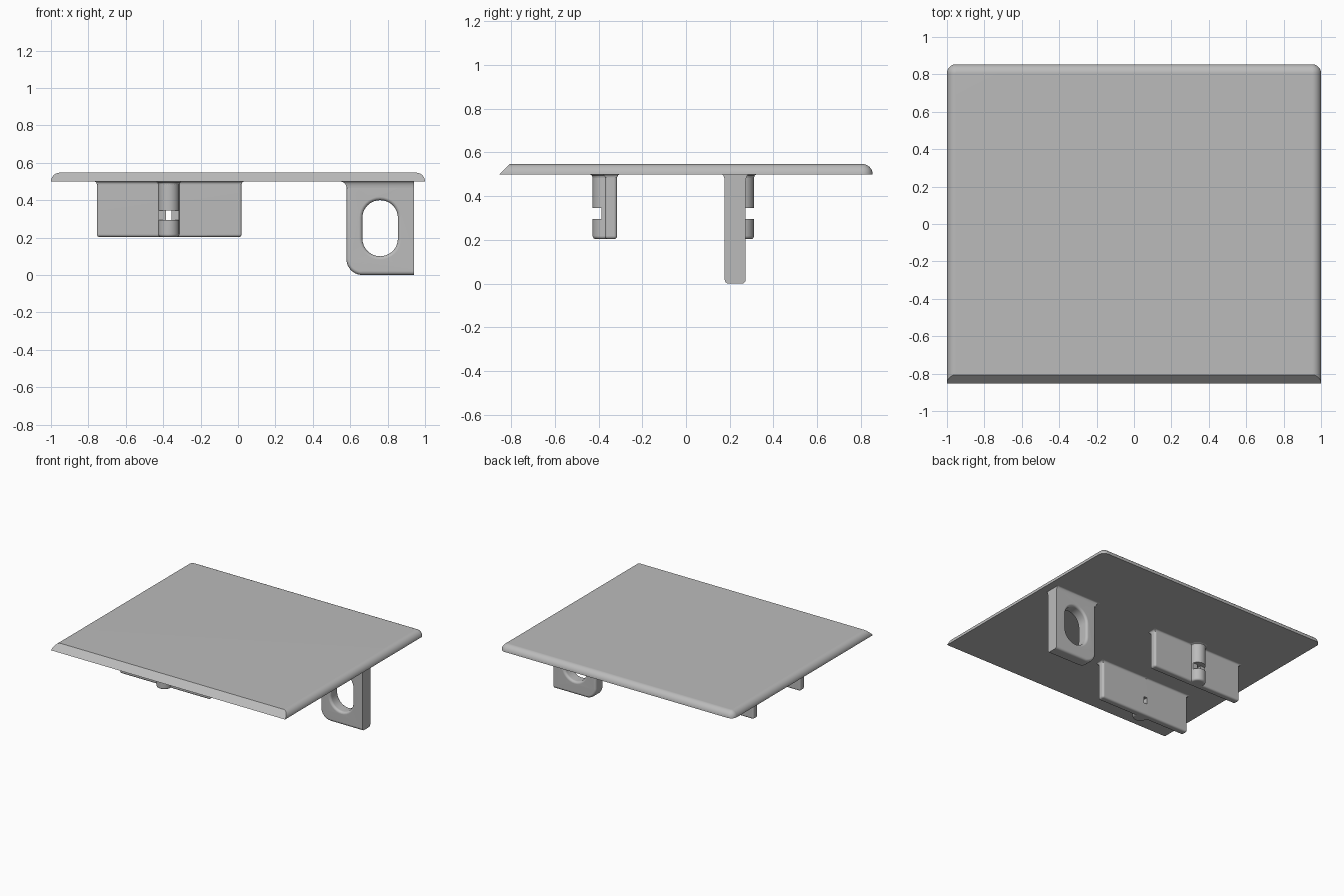
import bpy, bmesh
from math import sin, cos, pi, radians
from mathutils import Vector

old = bpy.data.objects.get("Cube")
if old:
    bpy.data.objects.remove(old, do_unlink=True)

grey = bpy.data.materials.new("plain grey")
grey.use_nodes = True
COLOUR = (0.5, 0.5, 0.5, 1)
grey.diffuse_color = COLOUR
grey.node_tree.nodes["Principled BSDF"].inputs["Base Color"].default_value = COLOUR

TOP, UNDER = 0.547, 0.499
EDGE = TOP - UNDER
HALF_Y = 0.854


def add_object(name, bm):
    bmesh.ops.remove_doubles(bm, verts=bm.verts, dist=0.0001)
    bmesh.ops.recalc_face_normals(bm, faces=bm.faces)
    mesh = bpy.data.meshes.new(name)
    bm.to_mesh(mesh)
    bm.free()
    mesh.materials.append(grey)
    ob = bpy.data.objects.new(name, mesh)
    bpy.context.collection.objects.link(ob)
    return ob


def activate(ob):
    bpy.ops.object.select_all(action='DESELECT')
    ob.select_set(True)
    bpy.context.view_layer.objects.active = ob


def finish(ob):
    """Apply modifiers and smooth the rounded edges."""
    activate(ob)
    bpy.ops.object.convert(target='MESH')
    bpy.ops.object.shade_smooth_by_angle(angle=radians(35))
    weighted = ob.modifiers.new("even shading", 'WEIGHTED_NORMAL')
    weighted.keep_sharp = True


def loft(bm, rings):
    """Skin a stack of equal closed rings and cap both ends."""
    loops = [[bm.verts.new(p) for p in ring] for ring in rings]
    n = len(loops[0])
    for a, b in zip(loops, loops[1:]):
        for i in range(n):
            j = (i + 1) % n
            bm.faces.new((a[i], a[j], b[j], b[i]))
    bm.faces.new(loops[0][::-1])
    bm.faces.new(loops[-1])


def box(bm, low, high):
    (x0, y0, z0), (x1, y1, z1) = low, high
    loft(bm, [[(x0, y0, z), (x1, y0, z), (x1, y1, z), (x0, y1, z)] for z in (z0, z1)])


def boolean(ob, other, operation):
    mod = ob.modifiers.new(operation.lower(), 'BOOLEAN')
    mod.operation = operation
    mod.object = other
    mod.solver = 'EXACT'
    activate(ob)
    bpy.ops.object.modifier_apply(modifier=mod.name)
    bpy.data.objects.remove(other, do_unlink=True)


def flare(name, centre, half, reach, height, right_reach=None):
    """Concave fillet where a part meets the underside of the cover."""
    rx = reach[0] if right_reach is None else right_reach
    rings = []
    for i in range(7):
        a = i / 6 * pi / 2
        k, z = 1 - cos(a), UNDER - height + height * sin(a)
        x0, x1 = centre[0] - half[0] - reach[0] * k, centre[0] + half[0] + rx * k
        dy = half[1] + reach[1] * k
        rings.append([(x0, centre[1] - dy, z), (x1, centre[1] - dy, z),
                      (x1, centre[1] + dy, z), (x0, centre[1] + dy, z)])
    bm = bmesh.new()
    loft(bm, rings)
    finish(add_object(name, bm))


# Cover: rounded on both sides and the back, straight bevel at the front
def cover_ring(a):
    inset, rise = EDGE * (1 - cos(a)), EDGE * sin(a)
    x, z, radius = 1 - inset, UNDER + rise, EDGE - inset
    ring = [(-x, -HALF_Y + rise, z), (x, -HALF_Y + rise, z)]
    for side, start in ((1, 0), (-1, pi / 2)):
        for i in range(9):
            t = start + i / 8 * pi / 2
            ring.append((side * (1 - EDGE) + radius * cos(t),
                         HALF_Y - EDGE + radius * sin(t), z))
    return ring


bm = bmesh.new()
loft(bm, [cover_ring(i / 8 * pi / 2) for i in range(9)])
finish(add_object("cover", bm))

# Clip ribs: rounded wall with an upright post, notched and slotted
RIB_X0, RIB_X1, POST_X, POST_R, RIB_BOTTOM = -0.755, 0.02, -0.37, 0.056, 0.203


def rounded(name, bm):
    ob = add_object(name, bm)
    bev = ob.modifiers.new("round", 'BEVEL')
    bev.width, bev.segments, bev.limit_method = 0.015, 4, 'ANGLE'
    bev.angle_limit = radians(40)
    activate(ob)
    bpy.ops.object.modifier_apply(modifier=bev.name)
    return ob


def clip_rib(name, face_y, out):
    back_y = face_y - out * POST_R
    y0, y1 = sorted((face_y, back_y))
    bm = bmesh.new()
    box(bm, (RIB_X0, y0, RIB_BOTTOM), (RIB_X1, y1, TOP - 0.02))
    rib = rounded(name, bm)

    bm = bmesh.new()
    loft(bm, [[(POST_X + POST_R * cos(i * pi / 20), face_y + POST_R * sin(i * pi / 20), z)
               for i in range(40)] for z in (RIB_BOTTOM, TOP - 0.02)])
    boolean(rib, rounded("post", bm), 'UNION')

    # notch across the post, then a slot right through
    for half_x, start, end in ((0.07, 0.015, 0.1), (0.015, -0.1, 0.1)):
        a, b = sorted((face_y + out * start, face_y + out * end))
        bm = bmesh.new()
        box(bm, (POST_X - half_x, a, 0.295), (POST_X + half_x, b, 0.345))
        boolean(rib, add_object("cutter", bm), 'DIFFERENCE')
    finish(rib)
    flare(name + "_fillet", ((RIB_X0 + RIB_X1) / 2, (y0 + y1) / 2),
          ((RIB_X1 - RIB_X0) / 2, POST_R / 2), (0.012, 0.012), 0.014)
    bm = bmesh.new()
    loft(bm, [[(POST_X + r * cos(i * pi / 16), face_y + r * sin(i * pi / 16), z)
               for i in range(32)]
              for r, z in ((POST_R, UNDER - 0.014), (POST_R + 0.004, UNDER - 0.004),
                           (POST_R + 0.012, UNDER))])
    finish(add_object(name + "_post_fillet", bm))


clip_rib("front_clip_rib", -0.371, -1)
clip_rib("rear_clip_rib", 0.255, 1)

# Mounting tab: one rounded lower corner and an oblong hole
TAB_X0, TAB_X1, TAB_Y, TAB_HALF, ROUND = 0.58, 0.94, 0.225, 0.048, 0.018


def arc(cx, cz, r, start, sweep, n=16):
    return [(cx + r * cos(start + sweep * i / n), cz + r * sin(start + sweep * i / n))
            for i in range(n + 1)]


outer = [(TAB_X1 + 0.05, 0.0), (TAB_X1 + 0.05, 0.525), (TAB_X0, 0.525)]
outer += arc(TAB_X0 + 0.085, 0.085, 0.085, pi, pi / 2)
hole = arc(0.76, 0.305, 0.095, 0, pi) + arc(0.76, 0.195, 0.095, pi, pi)

curve = bpy.data.curves.new("tab_outline", 'CURVE')
curve.dimensions, curve.fill_mode = '2D', 'BOTH'
curve.extrude, curve.bevel_depth = TAB_HALF - ROUND, ROUND
curve.bevel_resolution, curve.offset = 3, -ROUND
for points in (outer, hole):
    spline = curve.splines.new('POLY')
    spline.points.add(len(points) - 1)
    for p, (x, z) in zip(spline.points, points):
        p.co = (x, z, 0, 1)
    spline.use_cyclic_u = True
outline = bpy.data.objects.new("tab_outline", curve)
bpy.context.collection.objects.link(outline)
activate(outline)
bpy.ops.object.convert(target='MESH')
outline = bpy.context.view_layer.objects.active
bm = bmesh.new()
bm.from_mesh(outline.data)
bpy.data.objects.remove(outline, do_unlink=True)
for v in bm.verts:
    v.co = Vector((v.co.x, TAB_Y - v.co.z, v.co.y))
bmesh.ops.remove_doubles(bm, verts=bm.verts, dist=0.0001)
# trim the outer side flat
cut = bmesh.ops.bisect_plane(bm, geom=bm.verts[:] + bm.edges[:] + bm.faces[:],
                             plane_co=(TAB_X1, 0, 0), plane_no=(1, 0, 0), clear_outer=True)
rim = [e for e in cut["geom_cut"] if isinstance(e, bmesh.types.BMEdge)]
bmesh.ops.holes_fill(bm, edges=rim, sides=0)
finish(add_object("mounting_tab", bm))
flare("mounting_tab_fillet", ((TAB_X0 + TAB_X1) / 2, TAB_Y),
      ((TAB_X1 - TAB_X0) / 2, TAB_HALF), (0.03, 0.014), 0.035, 0)
